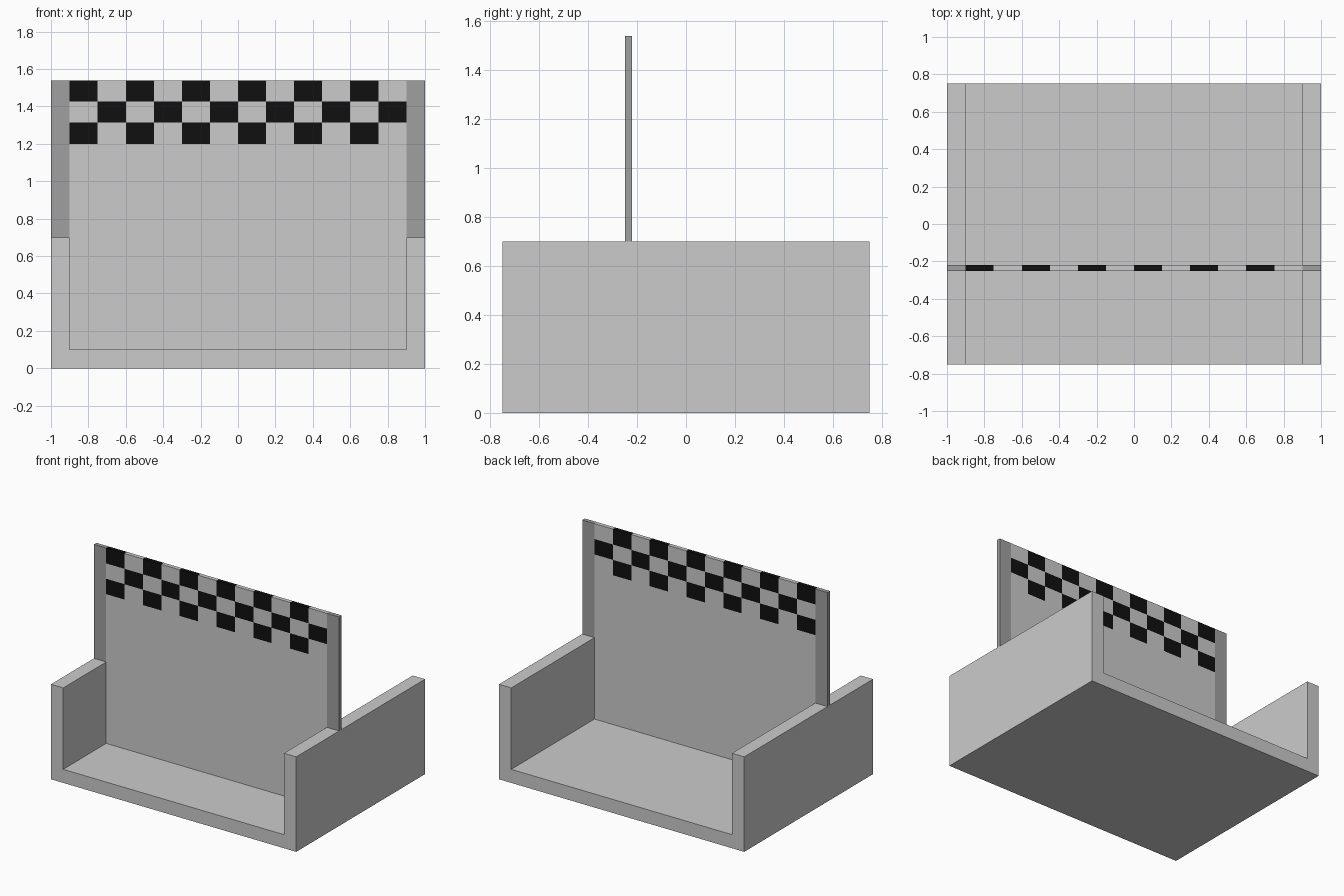
import bpy, bmesh

if "Cube" in bpy.data.objects:
    bpy.data.objects.remove(bpy.data.objects["Cube"])


def material(name, value):
    mat = bpy.data.materials.new(name)
    mat.diffuse_color = (value, value, value, 1)
    mat.use_nodes = True
    mat.node_tree.nodes["Principled BSDF"].inputs["Base Color"].default_value = mat.diffuse_color
    return mat


def add_object(name, bm, mats=()):
    bmesh.ops.recalc_face_normals(bm, faces=bm.faces)
    mesh = bpy.data.meshes.new(name)
    bm.to_mesh(mesh)
    bm.free()
    for mat in mats:
        mesh.materials.append(mat)
    obj = bpy.data.objects.new(name, mesh)
    bpy.context.collection.objects.link(obj)
    return obj


light = material("light_grey", 0.8)
dark = material("dark_grey", 0.35)
black = material("black", 0.005)

HALF_W, HALF_D, T = 1.0, 0.75, 0.1
WALL_TOP, CHECK_Z, TOP = 0.7, 1.2, 1.54
FRONT, THICK = -0.25, 0.03
INNER = HALF_W - T

# Base: U-shaped profile with floor and side walls, extruded front to back
half = [(HALF_W, 0), (HALF_W, WALL_TOP), (INNER, WALL_TOP), (INNER, T)]
profile = half + [(-x, z) for x, z in reversed(half)]
bm = bmesh.new()
face = bm.faces.new([bm.verts.new((x, -HALF_D, z)) for x, z in profile])
ext = bmesh.ops.extrude_face_region(bm, geom=[face])
verts = [v for v in ext["geom"] if isinstance(v, bmesh.types.BMVert)]
bmesh.ops.translate(bm, verts=verts, vec=(0, 2 * HALF_D, 0))
add_object("channel_base", bm)

# Cross panel: one grid with a plain lower row and three checkered rows
COLS, ROWS = 12, 3
xs = [-INNER + 2 * INNER * i / COLS for i in range(COLS + 1)]
zs = [T] + [CHECK_Z + (TOP - CHECK_Z) * j / ROWS for j in range(ROWS + 1)]
bm = bmesh.new()
grid = [[bm.verts.new((x, FRONT, z)) for x in xs] for z in zs]
for j in range(ROWS + 1):
    for i in range(COLS):
        f = bm.faces.new((grid[j][i], grid[j][i + 1],
                          grid[j + 1][i + 1], grid[j + 1][i]))
        f.material_index = int(j > 0 and (i + j) % 2 == 1)
        f.normal_update()
mesh = bpy.data.meshes.new("checkered_panel")
bm.to_mesh(mesh)
bm.free()
mesh.materials.append(light)
mesh.materials.append(black)
panel = bpy.data.objects.new("checkered_panel", mesh)
bpy.context.collection.objects.link(panel)
solid = panel.modifiers.new("thickness", 'SOLIDIFY')
solid.thickness = THICK
solid.offset = -1  # faces look toward -y, so thickness grows backward

# Dark posts standing on the walls at each end of the panel
for side, name in ((-1, "left_post"), (1, "right_post")):
    bm = bmesh.new()
    bmesh.ops.create_cube(bm, size=1)
    bmesh.ops.scale(bm, verts=bm.verts, vec=(T, THICK, TOP - WALL_TOP))
    bmesh.ops.translate(bm, verts=bm.verts,
                        vec=(side * (HALF_W - T / 2), FRONT + THICK / 2,
                             (TOP + WALL_TOP) / 2))
    add_object(name, bm, [dark])
